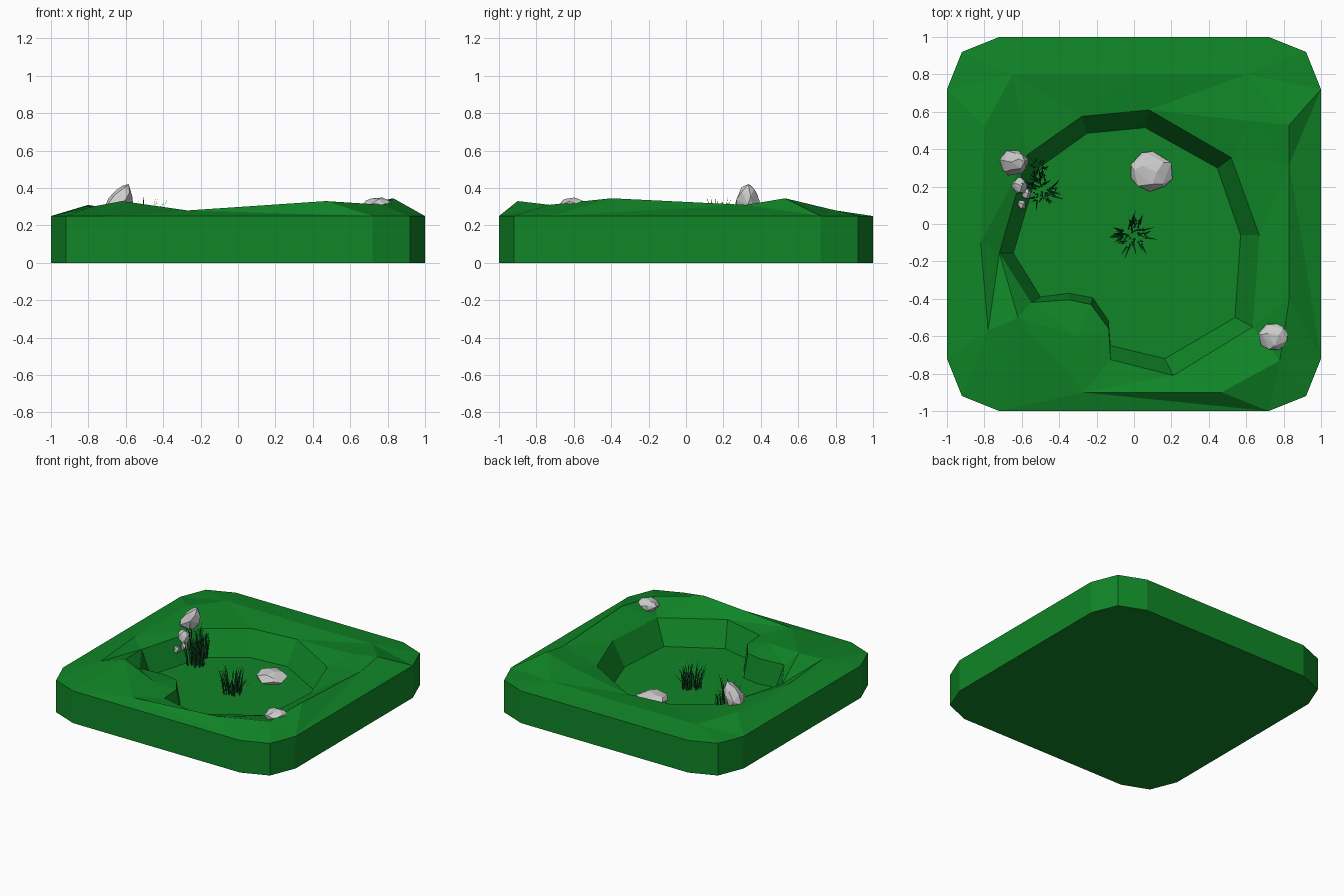
import bpy, bmesh, math, random
from mathutils import Vector
from mathutils.geometry import delaunay_2d_cdt

if "Cube" in bpy.data.objects:
    bpy.data.objects.remove(bpy.data.objects["Cube"])

random.seed(7)


def material(name, rgb):
    m = bpy.data.materials.new(name)
    m.diffuse_color = (*rgb, 1)
    m.use_nodes = True
    m.node_tree.nodes["Principled BSDF"].inputs["Base Color"].default_value = m.diffuse_color
    return m


turf = material("turf", (0.005, 0.235, 0.02))
blade_green = material("blade_green", (0.005, 0.075, 0.02))


def add_object(name, bm, mat=None):
    me = bpy.data.meshes.new(name)
    bm.to_mesh(me)
    bm.free()
    ob = bpy.data.objects.new(name, me)
    bpy.context.collection.objects.link(ob)
    if mat:
        me.materials.append(mat)
    return ob


# Ground slab: chamfered square outline, uneven ridge, sunken irregular hollow
EDGE_Z, FLOOR_Z = 0.25, 0.07
corner = [(1, 0.72), (0.92, 0.92), (0.72, 1)]
outer = []
for sx, sy in ((1, 1), (-1, 1), (-1, -1), (1, -1)):
    pts = [(sx * x, sy * y) for x, y in corner]
    outer += pts if sx * sy > 0 else pts[::-1]

rim = [(0.67, -0.06), (0.52, 0.355), (0.08, 0.61), (-0.28, 0.575), (-0.57, 0.37),
       (-0.72, -0.155), (-0.55, -0.42), (-0.35, -0.405), (-0.23, -0.43),
       (-0.135, -0.56), (-0.125, -0.725), (0.21, -0.81), (0.635, -0.55)]
floor = [(0.57, -0.06), (0.445, 0.30), (0.06, 0.515), (-0.25, 0.485), (-0.51, 0.30),
         (-0.645, -0.155), (-0.50, -0.39), (-0.35, -0.37), (-0.22, -0.395),
         (-0.135, -0.52), (-0.125, -0.65), (0.165, -0.72), (0.54, -0.50)]
ridge = [(0.83, 0.53, .345), (0.83, 0.32, .31), (0.83, -0.4, .345), (0.78, -0.73, .31),
         (0.47, -0.9, .33), (-0.27, -0.9, .28), (-0.78, -0.57, .30), (-0.62, -0.5, .33),
         (-0.3, -0.6, .28), (-0.82, -0.1, .30), (-0.8, 0.52, .31), (-0.65, 0.8, .28),
         (0.0, 0.8, .275), (0.6, 0.8, .28), (0.62, 0.55, .30)]

no, nr = len(outer), len(rim)
flat = [Vector(p[:2]) for p in outer + rim + ridge]
heights = [EDGE_Z] * (no + nr) + [p[2] for p in ridge]
loops = [list(range(no)), list(range(no, no + nr))]
vs, _, tris, _, _, origin = delaunay_2d_cdt(flat, [], loops, 0, 1e-5)

bm = bmesh.new()
verts = []
for v in vs:
    k = min(range(len(flat)), key=lambda i: (flat[i] - v).length)
    verts.append(bm.verts.new((v.x, v.y, heights[k])))
for tri, src in zip(tris, origin):
    if 1 not in src:
        bm.faces.new([verts[i] for i in tri])


def vert_at(p):
    return min(verts, key=lambda v: (v.co.xy - Vector(p)).length)


def bridge(a, b):
    for i in range(len(a)):
        j = (i + 1) % len(a)
        bm.faces.new((a[i], a[j], b[j], b[i]))


edge_ring = [vert_at(p) for p in outer]
rim_ring = [vert_at(p) for p in rim]
base_ring = [bm.verts.new((x, y, 0)) for x, y in outer]
floor_ring = [bm.verts.new((x, y, FLOOR_Z)) for x, y in floor]
bridge(base_ring, edge_ring)
bridge(rim_ring, floor_ring)
bm.faces.new(base_ring[::-1])
bm.faces.new(floor_ring)
bmesh.ops.recalc_face_normals(bm, faces=bm.faces[:])
add_object("ground", bm, turf)


# Rocks: convex hulls of jittered sphere points, tapered and leaning
def rock(name, centre, size, lean=0.0, taper=0.0, n=20):
    bm = bmesh.new()
    for i in range(n):
        z = 1 - 2 * (i + 0.5) / n
        a = 2.4 * i + random.uniform(-0.3, 0.3)
        r = math.sqrt(1 - z * z) * random.uniform(0.92, 1.05)
        x = r * math.cos(a) * (1 - taper * (z + 1) / 2) + lean * z
        y = r * math.sin(a) * (1 - taper * (z + 1) / 2)
        bm.verts.new([c + s * k for c, s, k in zip(centre, size, (x, y, z))])
    res = bmesh.ops.convex_hull(bm, input=bm.verts[:])
    loose = {g for g in res["geom_interior"] + res["geom_unused"]
             if isinstance(g, bmesh.types.BMVert)}
    bmesh.ops.delete(bm, geom=list(loose), context='VERTS')
    bmesh.ops.recalc_face_normals(bm, faces=bm.faces[:])
    add_object(name, bm)


rock("hollow_rock", (0.09, 0.28, 0.09), (0.12, 0.115, 0.05), n=24)
rock("corner_rock", (0.75, -0.60, 0.305), (0.083, 0.08, 0.046), n=22)
rock("tall_rock", (-0.635, 0.33, 0.325), (0.095, 0.095, 0.10), lean=0.4, taper=0.5, n=24)
rock("small_rock", (-0.615, 0.205, 0.235), (0.05, 0.05, 0.06), n=16)
rock("pebble", (-0.60, 0.105, 0.18), (0.028, 0.028, 0.03), n=12)
rock("side_pebble", (-0.575, 0.16, 0.19), (0.028, 0.03, 0.035), n=12)


# Grass tufts: thin tapered blades bending outwards
def tuft(name, x0, y0, radius, height, count):
    bm = bmesh.new()
    for _ in range(count):
        a = random.uniform(0, math.tau)
        d = radius * 0.6 * math.sqrt(random.random())
        root = Vector((x0 + d * math.cos(a), y0 + d * math.sin(a), FLOOR_Z - 0.01))
        b = a + random.uniform(-0.8, 0.8)
        out = Vector((math.cos(b), math.sin(b), 0))
        side = Vector((-out.y, out.x, 0)) * 0.005
        h = height * random.uniform(0.4, 1)
        bend = radius * random.uniform(0.1, 0.6)
        rows = []
        for t in (0, 0.4, 0.75):
            c = root + out * bend * t * t + Vector((0, 0, h * t))
            w = side * (1 - 0.6 * t)
            rows.append((bm.verts.new(c - w), bm.verts.new(c + w)))
        tip = bm.verts.new(root + out * bend + Vector((0, 0, h * 0.97)))
        for (p, q), (r, s) in zip(rows, rows[1:]):
            bm.faces.new((p, q, s, r))
        bm.faces.new((*rows[-1], tip))
    add_object(name, bm, blade_green)


tuft("centre_grass", -0.01, -0.055, 0.12, 0.21, 60)
tuft("rock_grass", -0.49, 0.19, 0.12, 0.31, 60)
tuft("back_grass", -0.51, 0.30, 0.06, 0.27, 22)
